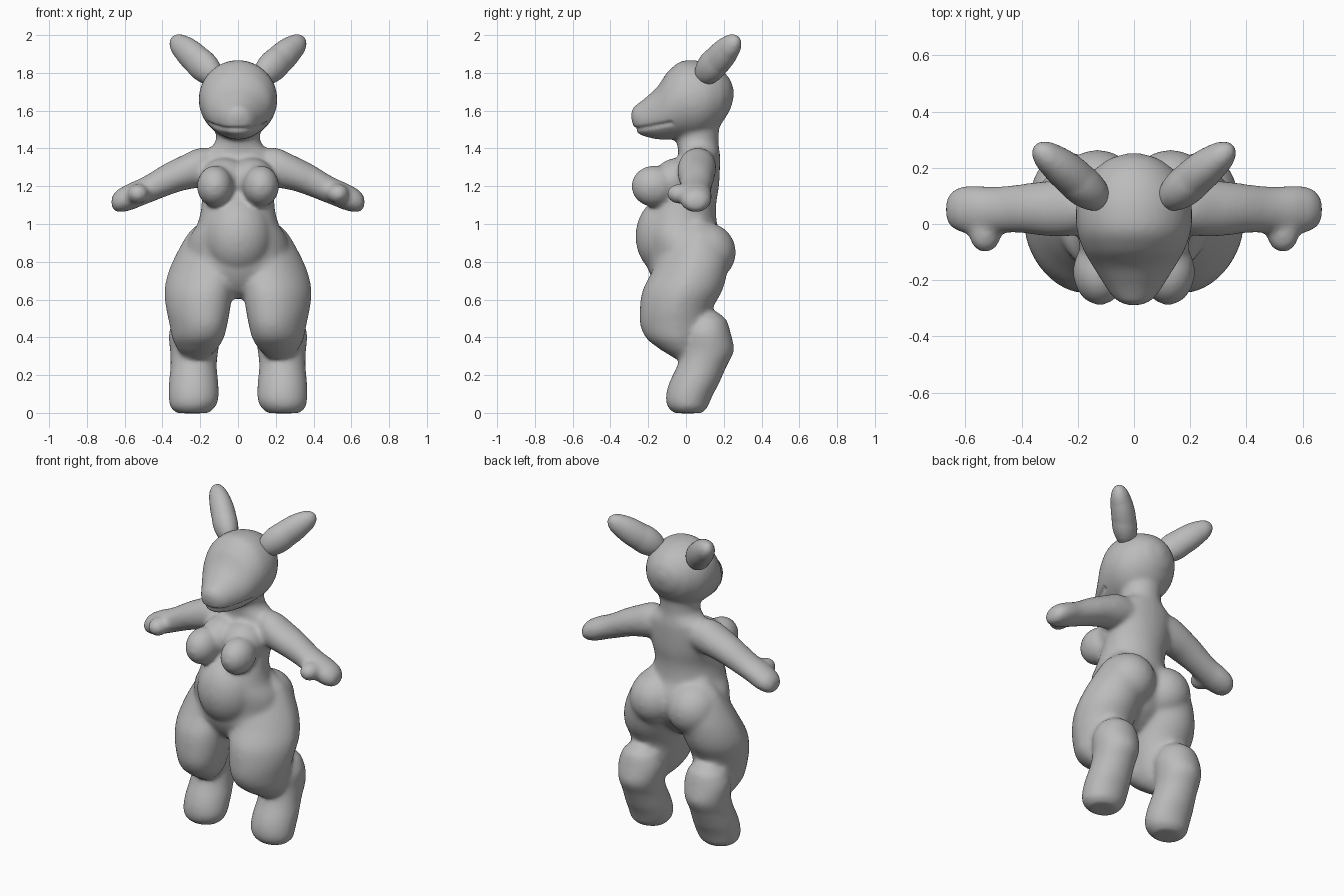
import bpy, bmesh, math
from mathutils import Vector, Matrix

if "Cube" in bpy.data.objects:
    bpy.data.objects.remove(bpy.data.objects["Cube"])

grey = bpy.data.materials.new("soft grey")
grey.diffuse_color = (0.5, 0.5, 0.5, 1)
grey.use_nodes = True
grey.node_tree.nodes["Principled BSDF"].inputs["Base Color"].default_value = grey.diffuse_color
SIDES = 32


def refine(sections, n=4):
    """Smoothly interpolate between cross-sections."""
    out = []
    for i in range(len(sections) - 1):
        p0, p1 = sections[max(i - 1, 0)], sections[i]
        p2, p3 = sections[i + 1], sections[min(i + 2, len(sections) - 1)]
        for k in range(n):
            t = k / n
            row = [b + t * (c - b) if j == 0 else
                   0.5 * (2 * b + (c - a) * t + (2 * a - 5 * b + 4 * c - d) * t * t
                          + (3 * b - a - 3 * c + d) * t ** 3)
                   for j, (a, b, c, d) in enumerate(zip(p0, p1, p2, p3))]
            out.append(row)
    return out + [sections[-1]]


def loft(bm, axis, sections, mirror=False, shear=0):
    """Skin elliptical sections: (position along axis, centre a, centre b, radius a, radius b)."""
    for s in ((1, -1) if mirror else (1,)):
        rings = []
        for p, ca, cb, ra, rb in refine(sections):
            ring = []
            for i in range(SIDES):
                t = 2 * math.pi * i / SIDES
                a, b = ca + ra * math.cos(t), cb + rb * math.sin(t)
                lean = shear * min(0, b - cb)
                co = {"x": (p, a, b), "y": (a, p, b), "z": (a + lean, b, p)}[axis]
                ring.append(bm.verts.new((co[0] * s, co[1], co[2])))
            rings.append(ring)
        faces = [bm.faces.new(rings[0]), bm.faces.new(rings[-1])]
        for r0, r1 in zip(rings, rings[1:]):
            for i in range(SIDES):
                j = (i + 1) % SIDES
                faces.append(bm.faces.new((r0[i], r0[j], r1[j], r1[i])))
        bmesh.ops.recalc_face_normals(bm, faces=faces)


def ball(bm, centre, radii, mirror=False, direction=None):
    """Ellipsoid, optionally with its z axis turned along a direction."""
    for s in ((1, -1) if mirror else (1,)):
        rot = Matrix.Identity(4)
        if direction:
            d = Vector((direction[0] * s, direction[1], direction[2]))
            rot = d.to_track_quat("Z", "Y").to_matrix().to_4x4()
        m = Matrix.Translation((centre[0] * s, centre[1], centre[2])) @ rot
        m = m @ Matrix.Diagonal((*radii, 1))
        bmesh.ops.create_uvsphere(bm, u_segments=28, v_segments=16, radius=1, matrix=m)


def make_object(name, bm):
    mesh = bpy.data.meshes.new(name)
    bm.to_mesh(mesh)
    bm.free()
    ob = bpy.data.objects.new(name, mesh)
    bpy.context.collection.objects.link(ob)
    return ob


def fuse(ob, voxel, steps):
    """Merge overlapping volumes into one relaxed smooth skin."""
    rem = ob.modifiers.new("fuse", "REMESH")
    rem.mode = "VOXEL"
    rem.voxel_size = voxel
    smo = ob.modifiers.new("relax", "SMOOTH")
    smo.factor = 0.5
    smo.iterations = steps
    deps = bpy.context.evaluated_depsgraph_get()
    skin = bpy.data.meshes.new_from_object(ob.evaluated_get(deps))
    ob.modifiers.clear()
    ob.data = skin


def finish(ob):
    ob.data.materials.clear()
    ob.data.materials.append(grey)
    for p in ob.data.polygons:
        p.use_smooth = True


bm = bmesh.new()

# neck, chest, waist and pelvis
loft(bm, "z", [
    (0.605, 0, -.03, .05, .05), (0.64, 0, -.03, .12, .10),
    (0.69, 0, -.02, .19, .15), (0.76, 0, -.01, .25, .19),
    (0.85, 0, .005, .275, .205), (0.93, 0, -.01, .258, .205),
    (1.00, 0, -.03, .215, .195), (1.10, 0, -.015, .193, .175),
    (1.20, 0, .03, .198, .145), (1.30, 0, .06, .205, .12),
    (1.37, 0, .07, .195, .11), (1.405, 0, .065, .145, .11),
    (1.44, 0, .06, .118, .112), (1.55, 0, .06, .12, .12)])

# belly, chest and buttock volumes
ball(bm, (0, -.09, .935), (.185, .178, .215))
ball(bm, (.122, -.17, 1.20), (.096, .12, .11), True)
ball(bm, (.07, -.045, 1.232), (.13, .13, .118), True)
ball(bm, (.13, .10, .85), (.158, .165, .16), True)

# thighs, turned slightly inwards at the front
loft(bm, "z", [
    (1.03, .12, .05, .07, .06), (0.95, .14, .06, .125, .135),
    (0.85, .155, .045, .168, .185), (0.75, .188, .02, .18, .20),
    (0.65, .21, -.018, .18, .212), (0.55, .213, -.052, .168, .193),
    (0.46, .212, -.06, .15, .182), (0.39, .214, -.055, .134, .152),
    (0.33, .217, -.03, .10, .10), (0.288, .22, -.01, .06, .055)], True, .2)

# lower legs with rounded feet
loft(bm, "z", [
    (0.535, .225, .12, .06, .05), (0.495, .228, .113, .11, .102),
    (0.42, .23, .11, .137, .128), (0.33, .232, .115, .128, .14),
    (0.25, .235, .085, .123, .132), (0.15, .235, .04, .132, .133),
    (0.07, .235, .012, .132, .12), (0.025, .24, .01, .117, .104),
    (-0.002, .24, .01, .085, .075)], True)

# arms with mitten hands
loft(bm, "x", [
    (.10, .075, 1.31, .08, .08), (.20, .06, 1.30, .10, .105),
    (.30, .055, 1.268, .10, .094), (.40, .055, 1.225, .088, .087),
    (.50, .05, 1.175, .083, .076), (.58, .05, 1.142, .088, .073),
    (.64, .052, 1.122, .074, .06), (.67, .05, 1.115, .043, .034)], True)
ball(bm, (.53, -.035, 1.16), (.058, .068, .054), True)

# head tapering into the muzzle
loft(bm, "y", [
    (.252, 0, 1.69, .03, .03), (.235, 0, 1.685, .087, .082),
    (.19, 0, 1.675, .147, .142), (.12, 0, 1.665, .192, .187),
    (.05, 0, 1.66, .208, .207), (-.03, 0, 1.655, .203, .206),
    (-.10, 0, 1.625, .178, .179), (-.15, 0, 1.588, .148, .141),
    (-.20, 0, 1.57, .117, .112), (-.25, 0, 1.558, .086, .084),
    (-.278, 0, 1.567, .058, .056), (-.29, 0, 1.575, .025, .022)])

body = make_object("body", bm)
fuse(body, 0.012, 18)

# mouth crease pressed into the muzzle, rising towards the cheeks
moves = []
for v in body.data.vertices:
    x, y, z = v.co
    if y < -.07 and 1.4 < z < 1.6:
        line = 1.503 + .03 * min(1, max(0, (y + .25) / .17))
        depth = max(0, 1 - abs(z - line) / .016) * .011
        if depth > 0:
            moves.append((v.index, v.co - v.normal * depth))
for i, co in moves:
    body.data.vertices[i].co = co
finish(body)

# long ears: thick ellipsoids with a fuller lower half
bm = bmesh.new()
axis = (.13, .107, .12)
ball(bm, (.222, .172, 1.872), (.07, .08, .198), True, axis)
ball(bm, (.19, .142, 1.842), (.072, .084, .14), True, axis)
ball(bm, (.275, .214, 1.918), (.06, .068, .118), True, axis)
ears = make_object("ears", bm)
fuse(ears, 0.01, 8)
finish(ears)
